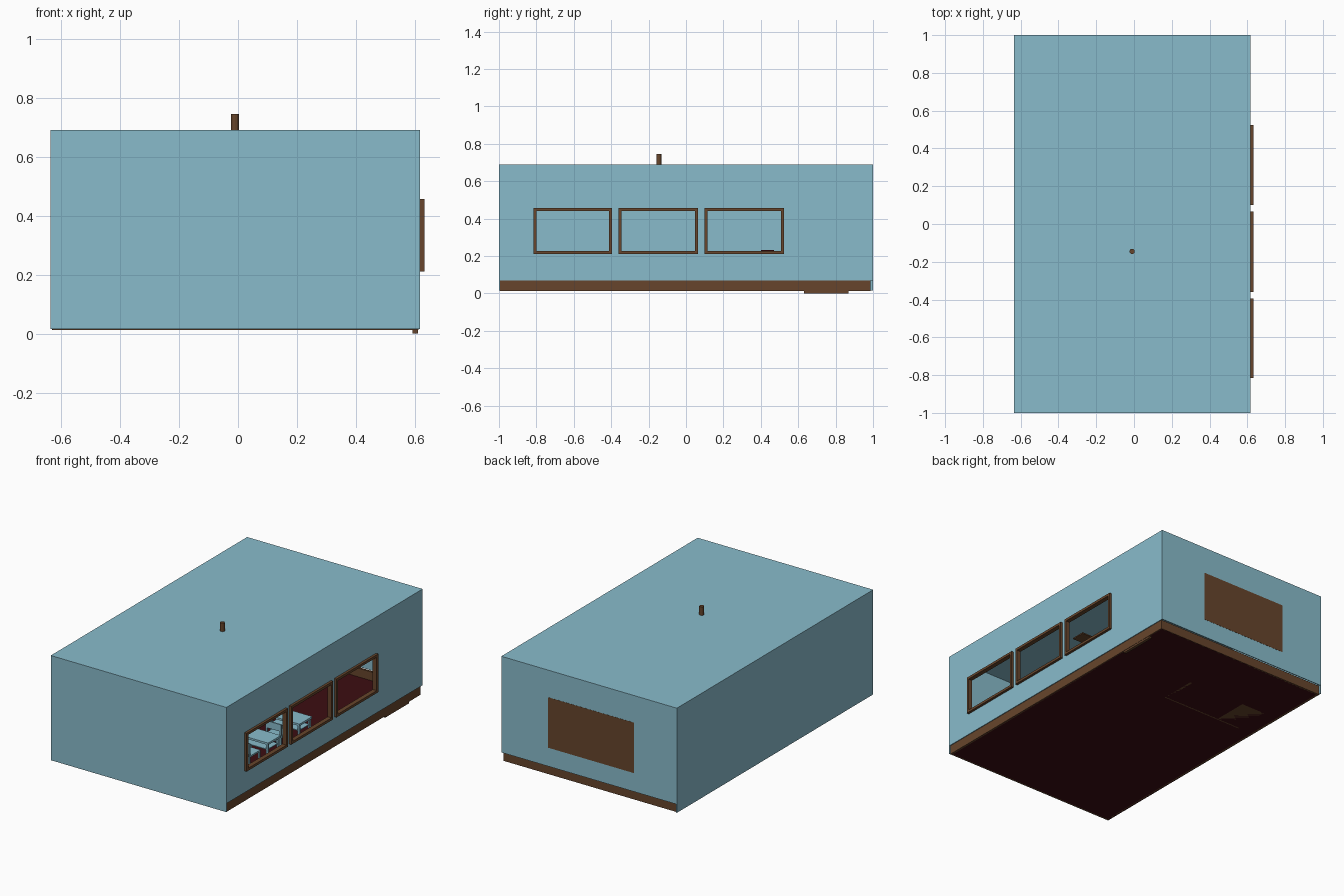
import bpy, bmesh, math
from mathutils import Matrix

if "Cube" in bpy.data.objects:
    bpy.data.objects.remove(bpy.data.objects["Cube"])


def mat(name, rgb):
    m = bpy.data.materials.new(name)
    m.diffuse_color = (*rgb, 1)
    m.use_nodes = True
    m.node_tree.nodes["Principled BSDF"].inputs["Base Color"].default_value = m.diffuse_color
    return m


BLUE = mat("wall blue", (0.25, 0.50, 0.60))
BROWN = mat("wood brown", (0.135, 0.060, 0.025))
RED = mat("floor dark red", (0.045, 0.004, 0.006))
GREEN = mat("board green", (0.02, 0.07, 0.04))


def finish(name, bm, material):
    bmesh.ops.recalc_face_normals(bm, faces=bm.faces)
    me = bpy.data.meshes.new(name)
    bm.to_mesh(me)
    bm.free()
    me.materials.append(material)
    ob = bpy.data.objects.new(name, me)
    bpy.context.collection.objects.link(ob)
    return ob


def add_box(bm, x0, x1, y0, y1, z0, z1):
    m = Matrix.Translation(((x0 + x1) / 2, (y0 + y1) / 2, (z0 + z1) / 2))
    bmesh.ops.create_cube(bm, size=1, matrix=m @ Matrix.Diagonal((x1 - x0, y1 - y0, z1 - z0, 1)))


def boxes(name, material, *parts):
    bm = bmesh.new()
    for p in parts:
        add_box(bm, *p)
    return finish(name, bm, material)


L, R, T = -0.635, 0.617, 0.69       # room sides and roof height
FLOOR = 0.016
W = 0.006                           # wall thickness

# Room shell
boxes("floor", RED, (L + 0.004, 0.605, -0.985, 0.985, 0.012, FLOOR))
boxes("ceiling", BLUE, (L, R, -1, 1, T - W, T))
boxes("front_wall", BLUE, (L, R, -1, -1 + W, 0.015, T))
boxes("left_wall", BLUE, (L, L + W, -1, 1, 0.015, T))
boxes("back_wall", BLUE, (L, R, 1 - W, 1, 0.07, T))

# Window wall: grid of faces with the three openings skipped
windows = [(-0.815, -0.395), (-0.36, 0.065), (0.10, 0.525)]
Z0, Z1, BAR = 0.21, 0.457, 0.016
ys = [-1] + [v for a, b in windows for v in (a + BAR / 2, b - BAR / 2)] + [1]
zs = [0.07, Z0 + BAR / 2, Z1 - BAR / 2, T]
bm = bmesh.new()
grid = [[bm.verts.new((R, y, z)) for z in zs] for y in ys]
for i in range(len(ys) - 1):
    for j in range(3):
        if not (j == 1 and i % 2 == 1):
            bm.faces.new((grid[i][j], grid[i + 1][j], grid[i + 1][j + 1], grid[i][j + 1]))
wall = finish("window_wall", bm, BLUE)
mod = wall.modifiers.new("thickness", 'SOLIDIFY')
mod.thickness = W
mod.offset = -1

# Window frames
for n, (a, b) in enumerate(windows):
    x0, x1 = 0.604, 0.633
    boxes(f"window_frame_{n + 1}", BROWN,
          (x0, x1, a, b, Z0, Z0 + BAR), (x0, x1, a, b, Z1 - BAR, Z1),
          (x0, x1, a, a + BAR, Z0 + BAR, Z1 - BAR), (x0, x1, b - BAR, b, Z0 + BAR, Z1 - BAR))

# Skirting boards
boxes("skirting", BROWN,
      (0.600, 0.612, -0.994, 0.985, 0.012, 0.072),
      (L + W, L + 0.018, -0.994, 0.985, 0.012, 0.072),
      (L + W, 0.612, 0.973, 0.986, 0.012, 0.072),
      (L + W, 0.612, -0.994, -0.982, 0.012, 0.072))

# Door beside the windows, inside the room
boxes("door", BROWN, (0.592, 0.610, 0.63, 0.87, 0, 0.50))
boxes("door_handle", BLUE, (0.580, 0.592, 0.65, 0.67, 0.24, 0.255))

# Wall board: wooden back showing through the wall, writing face inside
boxes("board_back", BROWN, (-0.33, 0.285, 0.975, 1.001, 0.19, 0.515))
boxes("board_face", GREEN, (-0.31, 0.265, 0.971, 0.975, 0.21, 0.495))

# Ceiling fan
bm = bmesh.new()
for r, z0, z1 in ((0.014, 0.56, 0.745), (0.045, 0.545, 0.59)):
    bmesh.ops.create_cone(bm, cap_ends=True, segments=12, radius1=r, radius2=r, depth=z1 - z0,
                          matrix=Matrix.Translation((-0.01, -0.145, (z0 + z1) / 2)))
finish("fan_rod_and_hub", bm, BROWN)
for k in range(4):
    blade = boxes(f"fan_blade_{k + 1}", BROWN, (0.03, 0.33, -0.045, 0.045, -0.004, 0.004))
    blade.location = (-0.01, -0.145, 0.57)
    blade.rotation_euler.z = k * math.pi / 2

# Teacher's desk: top, front and side panels, drawer block
boxes("teacher_desk", BROWN,
      (-0.53, 0.07, 0.35, 0.61, 0.205, 0.22),
      (-0.52, 0.06, 0.36, 0.375, 0.012, 0.205),
      (0.045, 0.06, 0.375, 0.60, 0.012, 0.205),
      (-0.52, -0.35, 0.375, 0.60, 0.012, 0.205))
boxes("desk_book", RED, (-0.10, 0.0, 0.40, 0.47, 0.22, 0.233))


def chair(name, x, y, material, back):
    """Four-legged chair; back is the y direction of its backrest."""
    s, t, h = 0.055, 0.010, 0.11
    parts = [(x - s, x + s, y - s, y + s, h, h + 0.01)]
    for i in (-1, 1):
        cx = x + i * (s - t / 2)
        for j in (-1, 1):
            cy = y + j * (s - t / 2)
            top = 0.20 if j == back else h
            parts.append((cx - t / 2, cx + t / 2, cy - t / 2, cy + t / 2, FLOOR, top))
    yb = y + back * (s - t / 2)
    parts.append((x - s + t, x + s - t, yb - 0.004, yb + 0.004, 0.155, 0.20))
    boxes(name, material, *parts)


def desk(name, x, y):
    w, d, t = 0.11, 0.065, 0.012
    parts = [(x - w, x + w, y - d, y + d, 0.165, 0.178),
             (x - w + t, x + w - t, y - d + t, y + d - t, 0.125, 0.130)]
    for i in (-1, 1):
        for j in (-1, 1):
            cx, cy = x + i * (w - t), y + j * (d - t)
            parts.append((cx - t / 2, cx + t / 2, cy - t / 2, cy + t / 2, FLOOR, 0.165))
    boxes(name, BLUE, *parts)


chair("teacher_chair", -0.15, 0.70, BROWN, 1)

# Rows of pupil desks with chairs, facing the board
for c, x in enumerate((-0.38, 0.0, 0.36)):
    for r, y in enumerate((-0.62, -0.30, 0.02)):
        desk(f"pupil_desk_{c + 1}_{r + 1}", x, y)
        chair(f"pupil_chair_{c + 1}_{r + 1}", x, y - 0.12, BLUE, -1)
